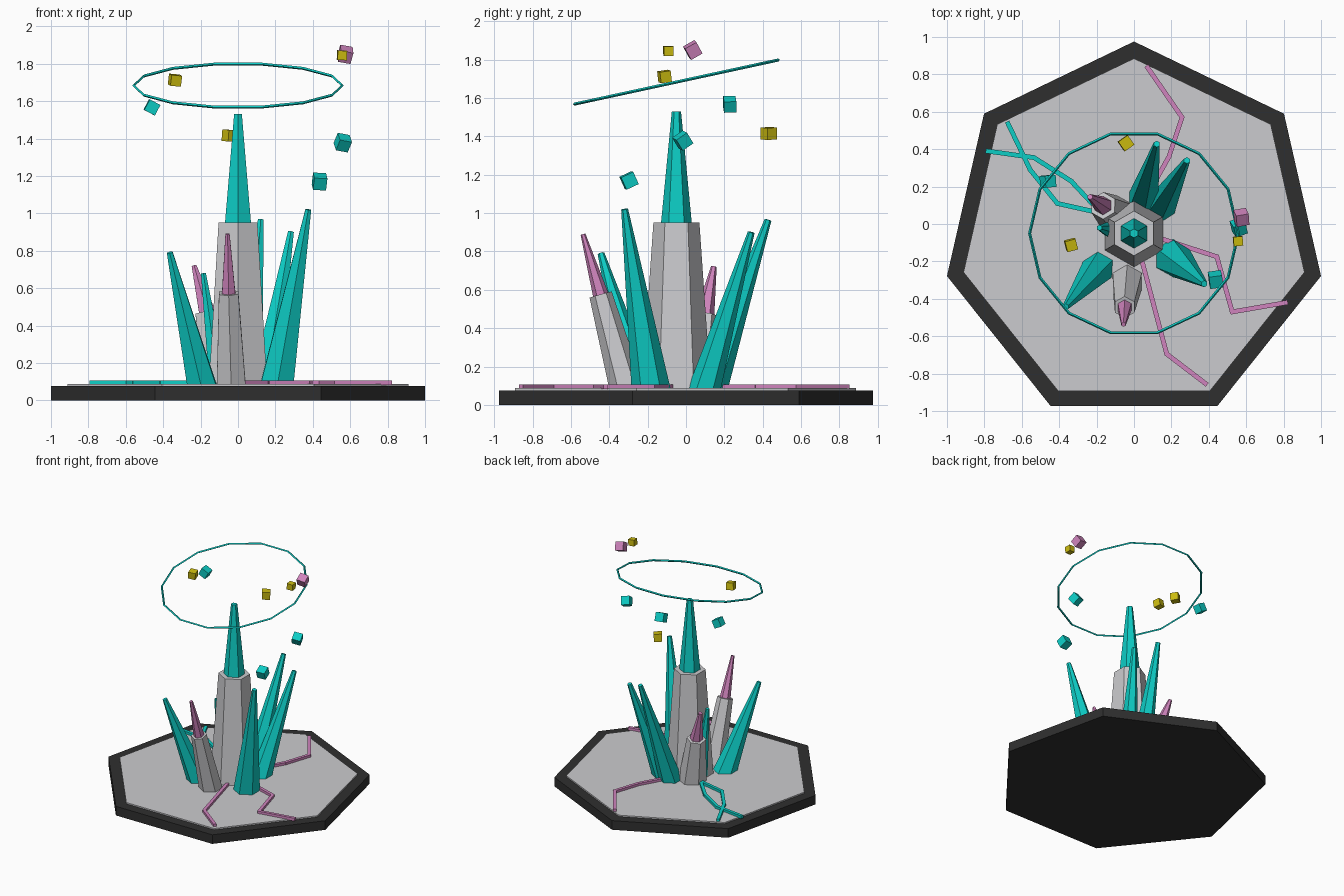
import bpy, bmesh, math
from mathutils import Vector, Matrix, Euler

if "Cube" in bpy.data.objects:
    bpy.data.objects.remove(bpy.data.objects["Cube"])

CY = -0.05  # shared centre line of the base, ring and main crystal


def material(name, rgb):
    m = bpy.data.materials.new(name)
    m.diffuse_color = (*rgb, 1)
    m.use_nodes = True
    m.node_tree.nodes["Principled BSDF"].inputs["Base Color"].default_value = m.diffuse_color
    return m


TEAL = material("teal", (0.004, 0.61, 0.56))
PINK = material("pink", (0.63, 0.23, 0.51))
GOLD = material("gold", (0.60, 0.50, 0.005))
GREY = material("pale_grey", (0.60, 0.60, 0.62))
DARK = material("charcoal", (0.028, 0.028, 0.028))


def finish(name, bm, mat):
    bmesh.ops.recalc_face_normals(bm, faces=bm.faces)
    me = bpy.data.meshes.new(name)
    bm.to_mesh(me)
    bm.free()
    me.materials.append(mat)
    ob = bpy.data.objects.new(name, me)
    bpy.context.collection.objects.link(ob)
    return ob


def frustum(name, a, b, r1, r2, mat, sides=6):
    """Tapered prism from a to b, with one corner towards +y."""
    a, b = Vector(a), Vector(b)
    q = Vector((0, 0, 1)).rotation_difference(b - a)
    bm = bmesh.new()
    rings = []
    for p, r in ((a, r1), (b, r2)):
        ring = []
        for i in range(sides):
            t = math.pi / 2 + math.tau * i / sides
            ring.append(bm.verts.new(p + q @ Vector((r * math.cos(t), r * math.sin(t), 0))))
        rings.append(ring)
        bm.faces.new(ring)
    for i in range(sides):
        j = (i + 1) % sides
        bm.faces.new((rings[0][i], rings[0][j], rings[1][j], rings[1][i]))
    return finish(name, bm, mat)


def box(bm, centre, size, rot):
    m = Matrix.LocRotScale(Vector(centre), rot, Vector(size))
    bmesh.ops.create_cube(bm, size=1, matrix=m)


# Seven-sided base with pale inlay
frustum("base_slab", (0, CY, 0), (0, CY, 0.076), 1.0257, 1.0257, DARK, 7)
frustum("base_inlay", (0, CY, 0.07), (0, CY, 0.087), 0.935, 0.935, GREY, 7)

# Main crystal: stone column with glowing tip
frustum("main_column", (0, CY, 0.08), (0, CY, 0.95), 0.18, 0.12, GREY)
frustum("main_tip", (0, CY, 0.95), (0, CY, 1.53), 0.08, 0.024, TEAL)

# Leaning stone columns with pink tips: base, joint, tip, radii
columns = [
    ((-0.036, -0.305, 0.07), (-0.05, -0.445, 0.575), (-0.056, -0.537, 0.89), 0.09, 0.06, 0.041, 0.013),
    ((-0.09, 0.045, 0.07), (-0.165, 0.098, 0.47), (-0.235, 0.145, 0.72), 0.108, 0.073, 0.05, 0.015),
]
for i, (a, b, c, r1, r2, r3, r4) in enumerate(columns, 1):
    frustum(f"side_column_{i}", a, b, r1, r2, GREY)
    frustum(f"side_column_tip_{i}", b, c, r3, r4, PINK)

# Leaning teal shards: base, tip, radii
shards = [
    ((-0.19, -0.235, 0.06), (-0.365, -0.443, 0.79), 0.09, 0.018),
    ((0.205, -0.18, 0.06), (0.376, -0.32, 1.02), 0.103, 0.018),
    ((0.05, 0.12, 0.06), (0.122, 0.428, 0.965), 0.09, 0.018),
    ((0.14, 0.09, 0.06), (0.283, 0.34, 0.90), 0.085, 0.018),
    ((-0.10, -0.035, 0.06), (-0.185, -0.02, 0.68), 0.06, 0.015),
]
for i, (a, b, r1, r2) in enumerate(shards, 1):
    frustum(f"shard_{i}", a, b, r1, r2, TEAL)

# Ground veins: box segments along each path
veins = [
    (PINK, [(0.03, 0.08), (0.187, 0.36), (0.257, 0.57), (0.07, 0.84)]),
    (PINK, [(0.12, -0.07), (0.443, -0.175), (0.525, -0.47), (0.815, -0.42)]),
    (PINK, [(0.03, -0.15), (0.175, -0.695), (0.385, -0.855)]),
    (TEAL, [(-0.14, 0.02), (-0.337, 0.23), (-0.535, 0.355), (-0.785, 0.39)]),
    (TEAL, [(-0.14, 0.05), (-0.41, 0.11), (-0.555, 0.29), (-0.675, 0.54)]),
]
for n, (mat, path) in enumerate(veins, 1):
    bm = bmesh.new()
    for p, q in zip(path, path[1:]):
        d = Vector(q) - Vector(p)
        mid = (Vector(p) + Vector(q)) / 2
        box(bm, (mid.x, mid.y, 0.095), (d.length + 0.015, 0.025, 0.024),
            Euler((0, 0, math.atan2(d.y, d.x))).to_quaternion())
    finish(f"ground_vein_{n}", bm, mat)

# Tilted fourteen-sided halo ring with a square section
bm = bmesh.new()
tilt = Matrix.Translation((0, CY, 1.683)) @ Matrix.Rotation(math.radians(12.2), 4, 'X')
loops = []
for i in range(14):
    t = math.tau * i / 14
    loop = []
    for k in range(4):
        u = math.tau * k / 4
        r = 0.558 + 0.008 * math.cos(u)
        loop.append(bm.verts.new(tilt @ Vector((r * math.cos(t), r * math.sin(t), 0.008 * math.sin(u)))))
    loops.append(loop)
for i in range(14):
    a, b = loops[i], loops[(i + 1) % 14]
    for k in range(4):
        m = (k + 1) % 4
        bm.faces.new((a[k], a[m], b[m], b[k]))
finish("halo_ring", bm, TEAL)

# Floating cubes: colour, centre, size, rotation in degrees
cubes = [
    (GOLD, (-0.337, -0.112, 1.712), 0.058, (8, 5, 15)),
    (GOLD, (-0.043, 0.432, 1.415), 0.062, (3, 3, 35)),
    (GOLD, (0.556, -0.092, 1.845), 0.050, (2, 3, 5)),
    (PINK, (0.574, 0.035, 1.85), 0.068, (30, 10, 10)),
    (TEAL, (-0.46, 0.228, 1.567), 0.064, (2, 28, 5)),
    (TEAL, (0.56, -0.017, 1.378), 0.068, (35, 10, 20)),
    (TEAL, (0.436, -0.297, 1.17), 0.070, (25, 3, 8)),
]
for n, (mat, pos, s, rot) in enumerate(cubes, 1):
    bm = bmesh.new()
    box(bm, pos, (s, s, s), Euler([math.radians(v) for v in rot]).to_quaternion())
    finish(f"floating_cube_{n}", bm, mat)
